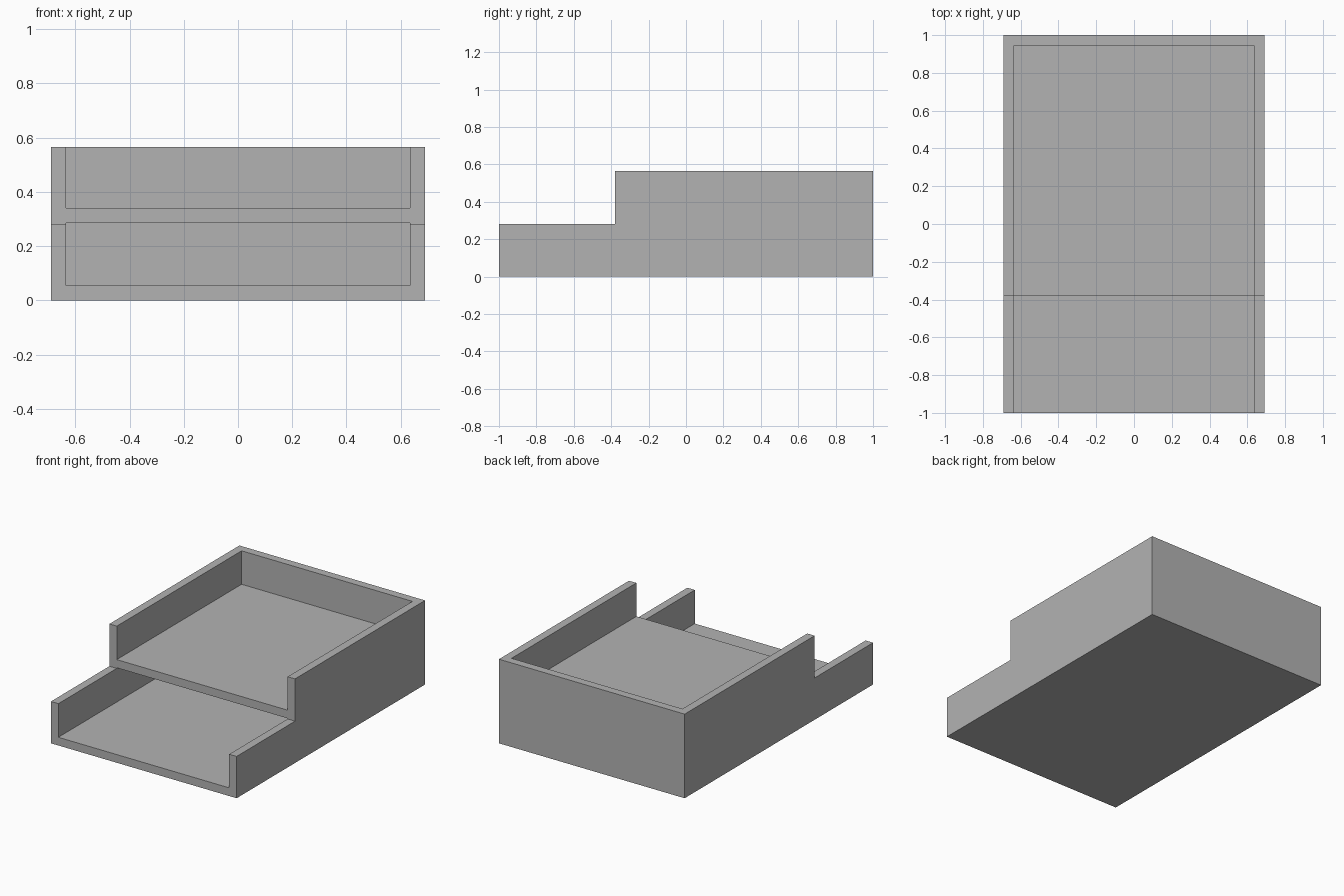
import bpy
import bmesh

if "Cube" in bpy.data.objects:
    bpy.data.objects.remove(bpy.data.objects["Cube"], do_unlink=True)

HALF_W, HALF_L = 0.69, 1.0
WALL = 0.055
STEP_Y, LOW_Z, TOP_Z = -0.38, 0.281, 0.565
SHELF_Z = 0.285

grey = bpy.data.materials.new("plain grey")
grey.use_nodes = True
grey.diffuse_color = (0.45, 0.45, 0.45, 1)
grey.node_tree.nodes["Principled BSDF"].inputs["Base Color"].default_value = grey.diffuse_color


def extrude_side_profile(name, points, half_width):
    """Solid made from a (y, z) outline swept across x."""
    bm = bmesh.new()
    face = bm.faces.new([bm.verts.new((-half_width, y, z)) for y, z in points])
    swept = bmesh.ops.extrude_face_region(bm, geom=[face])["geom"]
    verts = [g for g in swept if isinstance(g, bmesh.types.BMVert)]
    bmesh.ops.translate(bm, verts=verts, vec=(2 * half_width, 0, 0))
    bmesh.ops.recalc_face_normals(bm, faces=bm.faces)
    mesh = bpy.data.meshes.new(name)
    bm.to_mesh(mesh)
    bm.free()
    mesh.materials.append(grey)
    obj = bpy.data.objects.new(name, mesh)
    bpy.context.collection.objects.link(obj)
    return obj


# Stepped outer body
tray = extrude_side_profile("two_tier_tray", [
    (-HALF_L, 0), (HALF_L, 0), (HALF_L, TOP_Z),
    (STEP_Y, TOP_Z), (STEP_Y, LOW_Z), (-HALF_L, LOW_Z)], HALF_W)

# Lower compartment runs under the shelf; upper one is open at front and top
inner_back = HALF_L - WALL
for name, low, high in (("lower_cavity", WALL, SHELF_Z),
                        ("upper_cavity", SHELF_Z + WALL, TOP_Z + WALL)):
    front = -HALF_L - WALL
    cutter = extrude_side_profile(name, [
        (front, low), (inner_back, low), (inner_back, high), (front, high)],
        HALF_W - WALL)
    cut = tray.modifiers.new(name, "BOOLEAN")
    cut.operation = "DIFFERENCE"
    cut.solver = "EXACT"
    cut.object = cutter
    bpy.context.view_layer.objects.active = tray
    bpy.ops.object.modifier_apply(modifier=cut.name)
    bpy.data.objects.remove(cutter, do_unlink=True)
